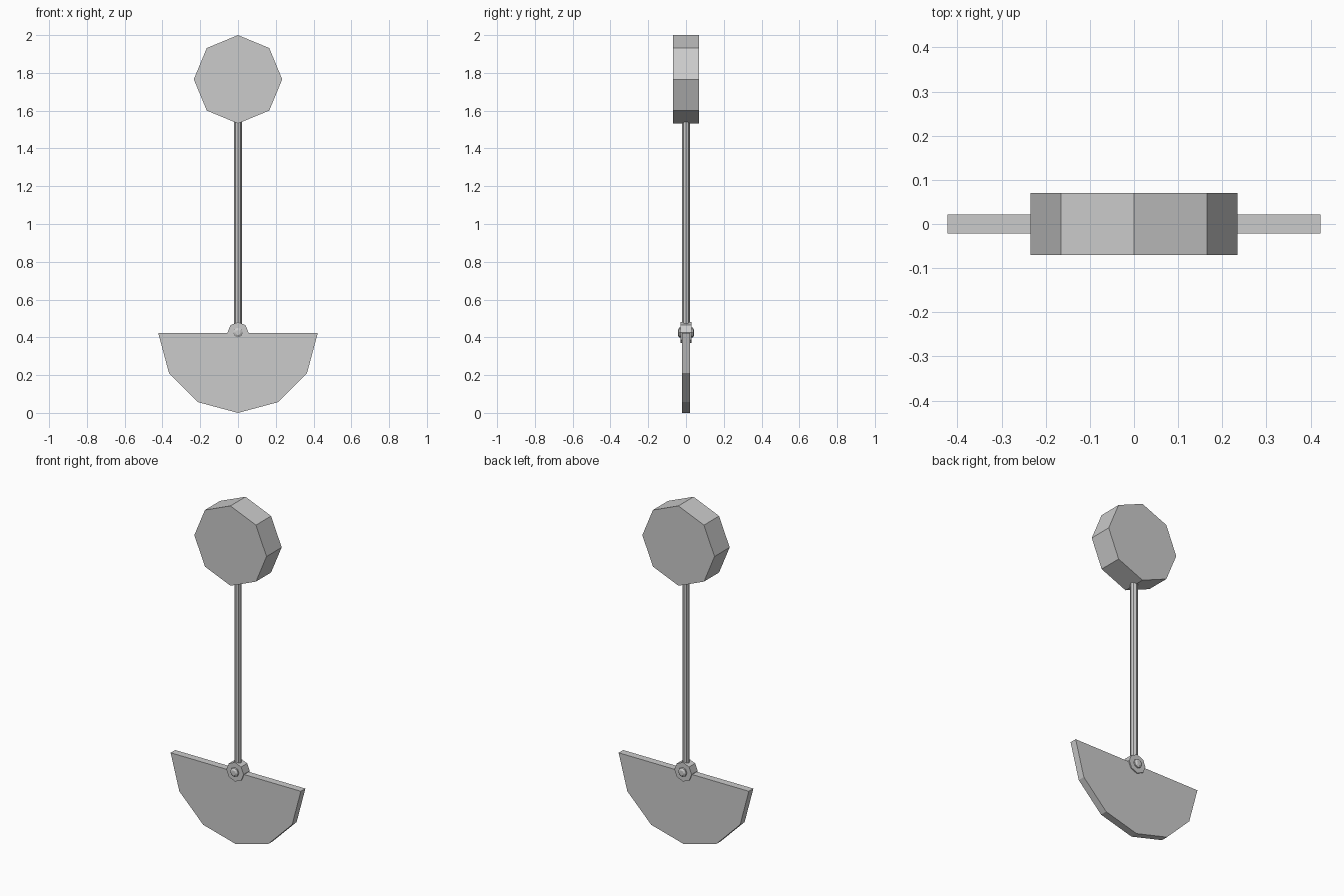
import bpy, math

if "Cube" in bpy.data.objects:
    bpy.data.objects.remove(bpy.data.objects["Cube"])

PIVOT = 0.422


def loft(name, rings, sides, z, phase=0.0):
    """Closed solid of revolution along y from (radius, y) rings."""
    verts, faces = [], []
    for r, y in rings:
        for i in range(sides):
            a = phase + 2 * math.pi * i / sides
            verts.append((r * math.cos(a), y, z + r * math.sin(a)))
    for k in range(len(rings) - 1):
        for i in range(sides):
            j = (i + 1) % sides
            a, b = k * sides, (k + 1) * sides
            faces.append((a + i, b + i, b + j, a + j))
    faces.append(tuple(range(sides)))
    faces.append(tuple(reversed(range((len(rings) - 1) * sides, len(rings) * sides))))
    return make(name, verts, faces)


def make(name, verts, faces):
    mesh = bpy.data.meshes.new(name)
    mesh.from_pydata(verts, [], faces)
    obj = bpy.data.objects.new(name, mesh)
    bpy.context.collection.objects.link(obj)
    return obj


# Octagonal weight at the top
loft("top_weight", [(0.234, -0.07), (0.234, 0.07)], 8, 1.766)

# Upright rod
bpy.ops.mesh.primitive_cylinder_add(vertices=8, radius=0.02, depth=1.12,
                                    location=(0, 0, 0.98))
bpy.context.object.name = "rod"

# Half-disc blade: lower half of a twelve-sided disc
n = 7
arc = [math.pi + math.pi * i / (n - 1) for i in range(n)]
verts = [(0.422 * math.cos(a), y, PIVOT + 0.422 * math.sin(a))
         for y in (-0.021, 0.021) for a in arc]
faces = [tuple(range(n)), tuple(reversed(range(n, 2 * n)))]
faces += [((i + 1) % n, i, n + i, n + (i + 1) % n) for i in range(n)]
make("half_disc", verts, faces)

# Hub disc around the pivot
loft("hub", [(0.056, -0.028), (0.056, 0.028)], 8, PIVOT + 0.003)

# Pivot pin with chamfered ends
loft("pivot_pin", [(0.014, -0.043), (0.026, -0.036), (0.026, 0.036), (0.014, 0.043)],
     8, PIVOT + 0.003)
